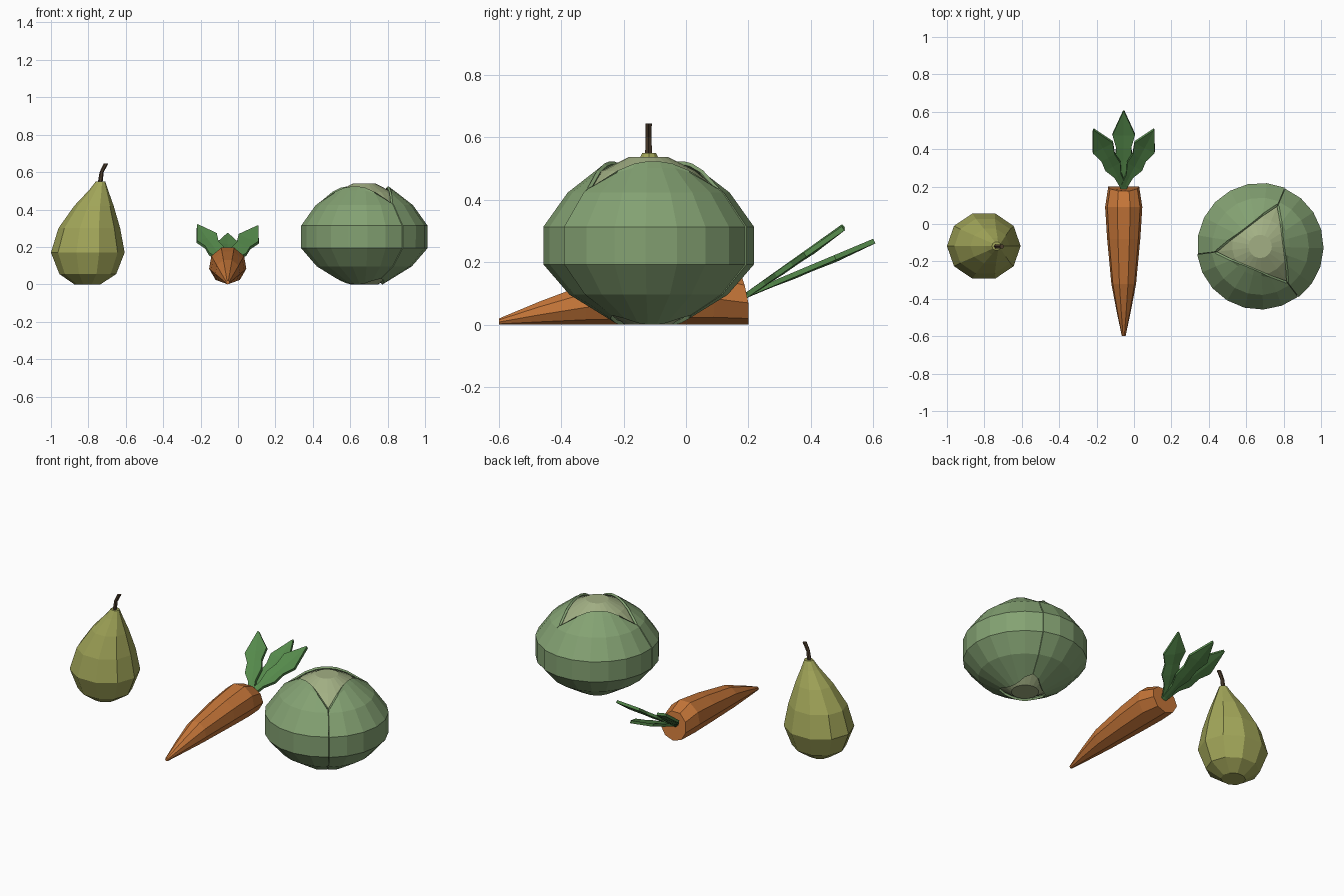
import bpy
from math import sin, cos, pi, radians

if "Cube" in bpy.data.objects:
    bpy.data.objects.remove(bpy.data.objects["Cube"])


def material(name, rgb):
    m = bpy.data.materials.new(name)
    m.diffuse_color = (*rgb, 1)
    m.use_nodes = True
    m.node_tree.nodes["Principled BSDF"].inputs["Base Color"].default_value = m.diffuse_color
    return m


PEAR = material("pear_skin", (0.36, 0.38, 0.10))
STEM = material("stem_brown", (0.07, 0.045, 0.025))
ORANGE = material("carrot_orange", (0.56, 0.18, 0.04))
LEAF = material("leaf_green", (0.09, 0.25, 0.07))
CABBAGE = material("cabbage_green", (0.23, 0.36, 0.17))
HEART = material("cabbage_heart", (0.36, 0.43, 0.23))


def make(name, verts, faces, mat, thickness=0, offset=-1):
    me = bpy.data.meshes.new(name)
    me.from_pydata(verts, [], faces)
    me.materials.append(mat)
    ob = bpy.data.objects.new(name, me)
    bpy.context.collection.objects.link(ob)
    if thickness:
        s = ob.modifiers.new("thickness", 'SOLIDIFY')
        s.thickness = thickness
        s.offset = offset
    return ob


def loft(name, rings, mat, closed=True, thickness=0):
    """Skin rings of points; closed rings get end caps."""
    n = len(rings[0])
    verts = [p for r in rings for p in r]
    faces = []
    for i in range(len(rings) - 1):
        for j in range(n if closed else n - 1):
            k = (j + 1) % n
            faces.append((i * n + j, i * n + k, (i + 1) * n + k, (i + 1) * n + j))
    if closed:
        faces.append(tuple(reversed(range(n))))
        faces.append(tuple(range(len(verts) - n, len(verts))))
    return make(name, verts, faces, mat, thickness)


def ring(x, y, z, r, n, start=0, squash=1):
    return [(x + r * cos(start + 2 * pi * j / n),
             y + r * squash * sin(start + 2 * pi * j / n), z) for j in range(n)]


# Pear: (centre x, z, radius), neck leaning to the right
pear = [(-0.805, 0, 0.07), (-0.803, 0.055, 0.152), (-0.803, 0.17, 0.197),
        (-0.795, 0.30, 0.165), (-0.77, 0.42, 0.105), (-0.745, 0.505, 0.05),
        (-0.735, 0.55, 0.025)]
loft("pear_body", [ring(x, -0.118, z, r, 10, 0, 0.93) for x, z, r in pear], PEAR)

# Pear stem
stem = [(-0.738, 0.535, 0.013), (-0.729, 0.60, 0.011), (-0.706, 0.645, 0.012)]
loft("pear_stem", [ring(x, -0.12, z, r, 6) for x, z, r in stem], STEM)

# Carrot root lying on the ground, crown end bevelled backwards
root = [(-0.6, 0.01), (-0.47, 0.038), (-0.32, 0.067), (-0.08, 0.09),
        (0.09, 0.101), (0.2, 0.084)]
rings = []
for y, r in root:
    pts = []
    for j in range(9):
        a = -pi / 2 - 2 * pi * j / 9
        z = r + r * sin(a)
        yy = y - max(0, z - 0.09) * 0.33 if y == 0.2 else y
        pts.append((-0.055 + r * cos(a), yy, z))
    rings.append(pts)
loft("carrot_root", rings, ORANGE)

# Carrot leaves: stalk widening to a pointed blade, lifted in z by a slope
outline = [(-0.03, 0.016), (0.2, 0.02), (0.36, 0.045), (0.52, 0.04),
           (0.69, 0.06), (1.0, 0.002)]


def carrot_leaf(name, angle, length, slope):
    d = (sin(angle), cos(angle))
    rows = []
    for t, w in outline:
        row = []
        for s in (-w, 0, w):
            x = d[0] * t * length + d[1] * s
            y = d[1] * t * length - d[0] * s
            row.append((-0.055 + x, 0.195 + y, 0.105 + slope * y - 0.12 * (w - abs(s))))
        rows.append(row)
    loft(name, rows, LEAF, closed=False, thickness=0.016)


carrot_leaf("carrot_leaf_middle", 0, 0.405, 0.42)
carrot_leaf("carrot_leaf_right", radians(28), 0.345, 0.69)
carrot_leaf("carrot_leaf_left", radians(-28), 0.345, 0.71)

# Cabbage: faceted heart wrapped by three overlapping leaves
CX, CY, SIDES = 0.675, -0.12, 21
START = radians(67)
prof = [(0.075, 0), (0.14, 0.04), (0.245, 0.105), (0.325, 0.197),
        (0.325, 0.31), (0.25, 0.415), (0.15, 0.493), (0.062, 0.538)]
loft("cabbage_heart", [ring(CX, CY, z, r - (0.008 if 0 < i < 6 else 0), SIDES, START)
                       for i, (r, z) in enumerate(prof)], HEART)


def top_height(r):
    for (r0, z0), (r1, z1) in zip(prof[4:], prof[5:]):
        if r1 <= r <= r0:
            return z0 + (z1 - z0) * (r0 - r) / (r0 - r1)


for k in range(3):
    cols = []
    for j in range(8):
        a = START + 2 * pi * (k * 7 + j) / SIDES
        off = a - START - 2 * pi * (k + 0.5) / 3
        lift = 1 + 0.012 * (1 - j / 7)          # leading edge overlaps neighbour
        rt = min(0.122 / cos(off), 0.232)       # straight rim leaves a triangle open
        rb = min(0.09 / cos(off), 0.14)
        zb = 0.04 * (rb - 0.075) / 0.065
        pts = [(rb, max(zb, 0.004))] + prof[2:6] + [(max(rt, 0.15), top_height(max(rt, 0.15))),
                                                    (rt - 0.002, top_height(rt - 0.002) + 0.006)]
        cols.append([(CX + r * lift * cos(a), CY + r * lift * sin(a), z) for r, z in pts])
    loft(f"cabbage_leaf_{k + 1}", cols, CABBAGE, closed=False, thickness=0.012)
